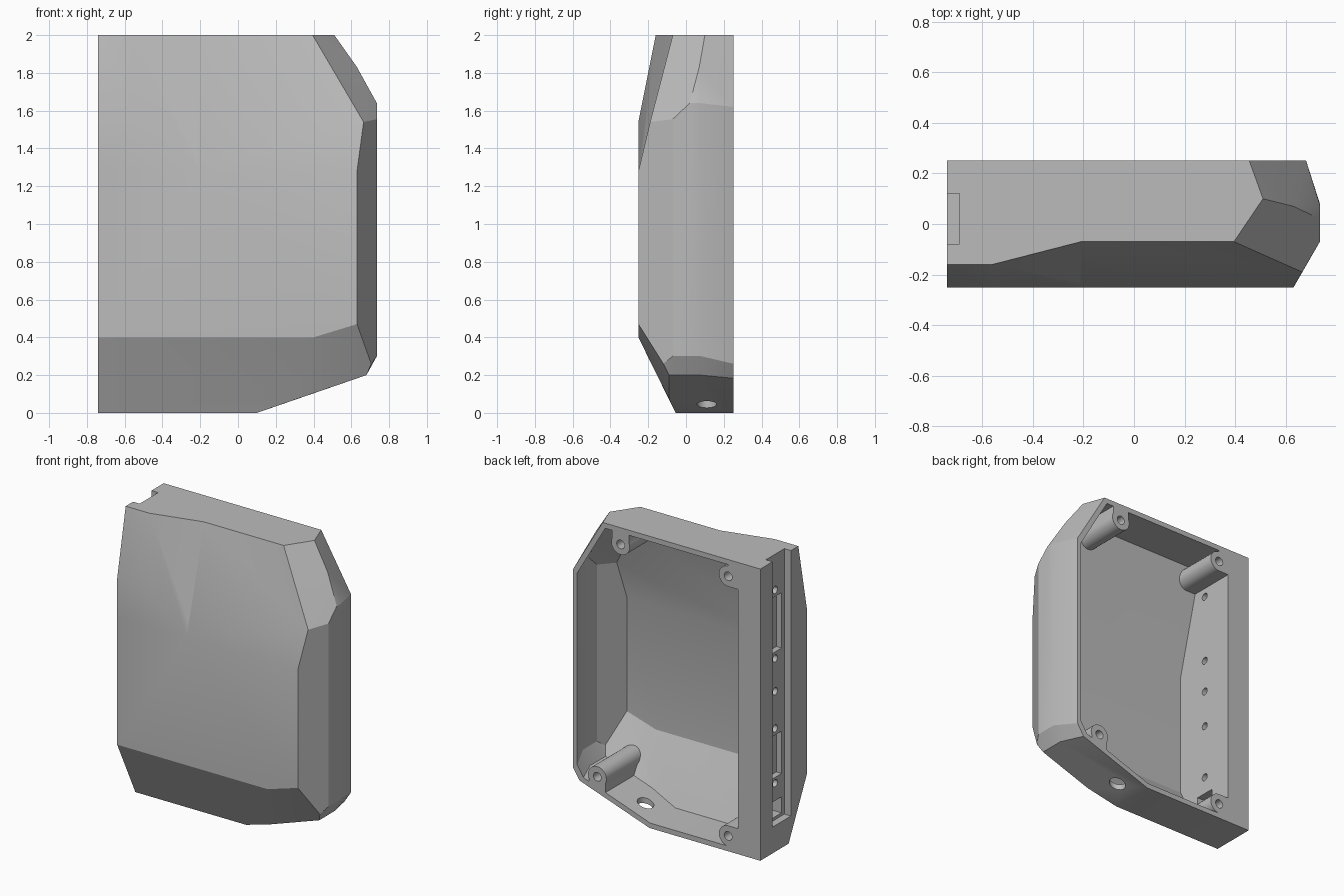
import bpy, bmesh, math
from mathutils import Matrix

cube = bpy.data.objects.get("Cube")
if cube:
    bpy.data.objects.remove(cube)

BACK, FRONT, LEFT = 0.252, -0.252, -0.74
WALL = 0.035

grey = bpy.data.materials.new("warm grey plastic")
grey.use_nodes = True
grey.diffuse_color = (0.5, 0.5, 0.5, 1)
grey.node_tree.nodes["Principled BSDF"].inputs["Base Color"].default_value = (0.5, 0.5, 0.5, 1)


def new_object(name, bm):
    bmesh.ops.recalc_face_normals(bm, faces=bm.faces)
    mesh = bpy.data.meshes.new(name)
    bm.to_mesh(mesh)
    bm.free()
    mesh.materials.append(grey)
    obj = bpy.data.objects.new(name, mesh)
    bpy.context.collection.objects.link(obj)
    return obj


def hull(name, points):
    bm = bmesh.new()
    for p in points:
        bm.verts.new(p)
    result = bmesh.ops.convex_hull(bm, input=bm.verts)
    loose = [v for v in bm.verts if not v.link_faces]
    bmesh.ops.delete(bm, geom=loose, context="VERTS")
    bmesh.ops.dissolve_limit(bm, angle_limit=math.radians(1.5), verts=bm.verts, edges=bm.edges)
    return new_object(name, bm)


def box(name, x, y, z):
    return hull(name, [(a, b, c) for a in x for b in y for c in z])


def rod(name, centre, radius, length, axis, sides=24):
    turn = {"X": Matrix.Rotation(math.pi / 2, 4, "Y"),
            "Y": Matrix.Rotation(math.pi / 2, 4, "X"), "Z": Matrix()}[axis]
    bm = bmesh.new()
    bmesh.ops.create_cone(bm, cap_ends=True, segments=sides, radius1=radius, radius2=radius,
                          depth=length, matrix=Matrix.Translation(centre) @ turn)
    return new_object(name, bm)


def combine(target, tool, operation):
    mod = target.modifiers.new(operation.lower(), "BOOLEAN")
    mod.operation, mod.object, mod.solver = operation, tool, "EXACT"
    bpy.context.view_layer.objects.active = target
    bpy.ops.object.modifier_apply(modifier=mod.name)
    bpy.data.objects.remove(tool)


# Body outline: flat left end, then the faceted right end
side_profile = [(BACK, 0), (BACK, 2), (-0.07, 2), (FRONT, 1.28), (FRONT, 0.4), (-0.055, 0)]
outline = [(LEFT, y, z) for y, z in side_profile]
outline += [
    # upper right corner
    (0.395, -0.07, 2), (0.51, 0.1, 2), (0.455, BACK, 2), (0.63, 0.07, 1.83),
    (0.665, -0.19, 1.54), (0.735, -0.07, 1.555), (0.735, 0.02, 1.64),
    (0.735, 0.075, 1.64), (0.68, BACK, 1.62),
    # front face and right edge
    (0.63, FRONT, 1.28), (0.63, FRONT, 0.47), (0.4, FRONT, 0.4),
    # lower right corner
    (0.735, -0.07, 0.3), (0.735, 0.08, 0.3), (0.68, BACK, 0.26), (0.705, -0.12, 0.26),
    (0.68, -0.09, 0.2), (0.68, 0.08, 0.2), (0.63, BACK, 0.183),
    (0.31, -0.09, 0.073), (0.1, -0.055, 0), (0.1, BACK, 0),
]
body = hull("housing_shell", outline)

# Bulge on the upper left of the front
crest = [(LEFT, -0.16, 2), (-0.56, -0.16, 2), (-0.21, -0.07, 2),
         (LEFT, FRONT, 1.54), (-0.56, FRONT, 1.54), (-0.21, FRONT, 1.28), (LEFT, FRONT, 1.28)]
bulge = hull("front_bulge", crest + [(x, 0, z) for x in (LEFT, -0.21) for z in (1.28, 2)])
combine(body, bulge, "UNION")

# Cavity open at the back, with a thick left wall
inner = []
for x, y, z in outline:
    depth = BACK + 0.004 if y == BACK else y + WALL
    inner.append((max(x * 0.953, -0.57), depth, 1 + (z - 1) * (1 - WALL)))
cavity = hull("cavity", inner)

# Screw posts are left standing in the cavity, each merged into its corner
POST = 0.07
posts = [(-0.496, 1.885), (0.32, 1.885), (0.497, 0.245), (-0.496, 0.105)]
for x, z in posts:
    combine(cavity, rod("post", (x, 0, z), POST, 1, "Y"), "DIFFERENCE")
    side = math.copysign(0.2, x)
    up = math.copysign(0.2, z - 1)
    combine(cavity, box("post_web", (x, x + side), (-0.5, 0.5), (z - math.copysign(POST, up) * (x < 0), z + up)),
            "DIFFERENCE") if x < 0 else None
    if x > 0:
        combine(cavity, box("post_web", (x - POST * 0.9, x + POST * 0.9), (-0.5, 0.5), (z, z + up)), "DIFFERENCE")
combine(body, cavity, "DIFFERENCE")
for x, z in posts:
    combine(body, rod("screw_hole", (x, BACK, z), 0.03, 0.4, "Y", 16), "DIFFERENCE")

# Groove down the left end, open at the top
GROOVE = LEFT + 0.05
combine(body, box("groove", (LEFT - 0.1, GROOVE), (-0.08, 0.12), (0.18, 2.1)), "DIFFERENCE")

# Shallow pockets and a cable opening in the groove floor
for low, high, depth in ((1.33, 1.71, 0.04), (0.47, 0.76, 0.04), (0.2, 0.31, 0.2)):
    combine(body, box("pocket", (GROOVE - 0.02, GROOVE + depth), (-0.05, 0.09), (low, high)), "DIFFERENCE")

# Row of through holes in the groove
for z in (1.755, 1.285, 1.06, 0.805, 0.43):
    combine(body, rod("wall_hole", (-0.64, 0.02, z), 0.025, 0.25, "X", 16), "DIFFERENCE")

# Round hole through the sloping floor
combine(body, rod("floor_hole", (0.23, 0.11, 0.05), 0.052, 0.3, "Z"), "DIFFERENCE")

# Smooth shading with sharp edges kept
bpy.ops.object.select_all(action="DESELECT")
body.select_set(True)
bpy.context.view_layer.objects.active = body
bpy.ops.object.shade_smooth_by_angle(angle=math.radians(25))
